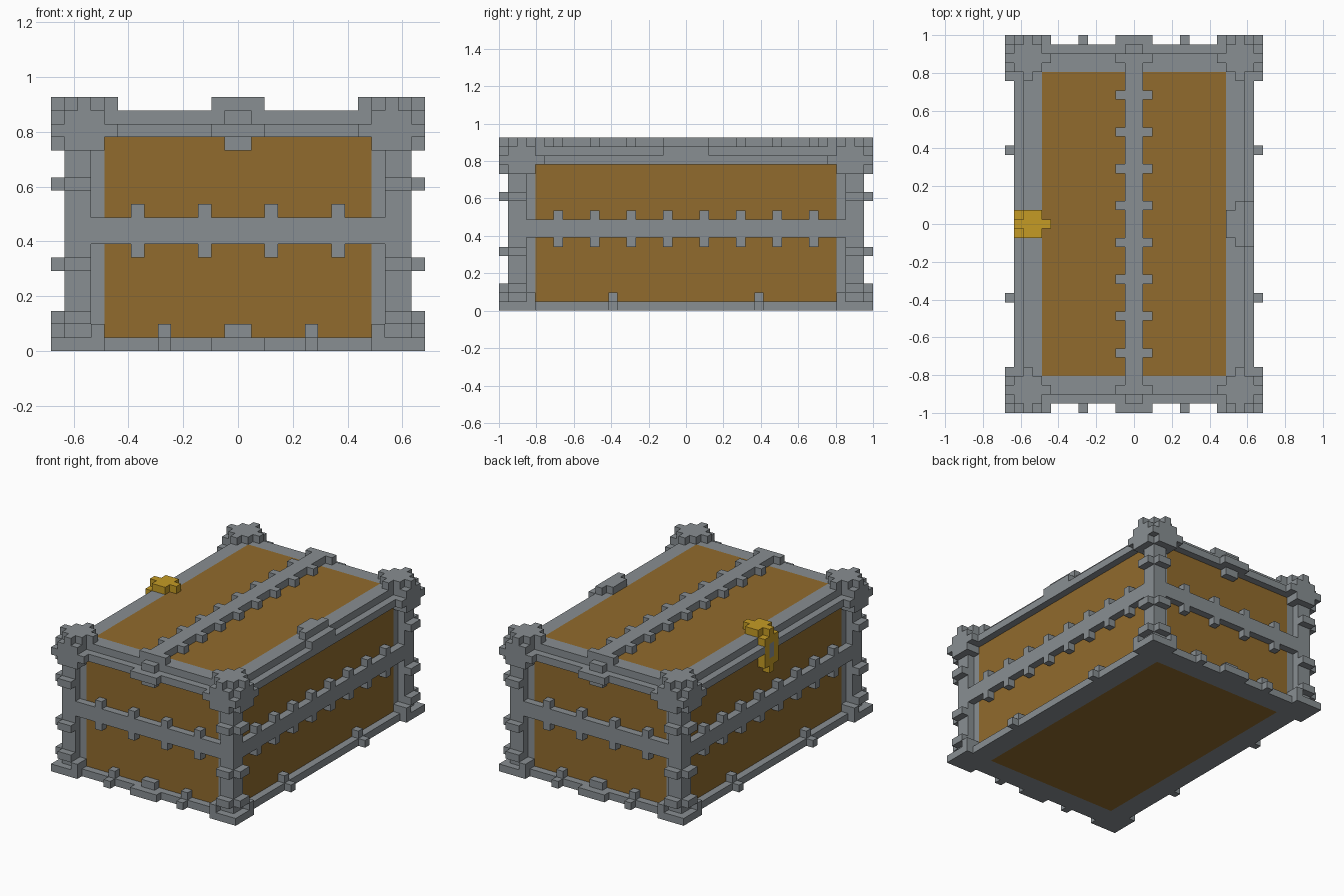
import bpy, bmesh
from mathutils import Vector

U = 2 / 41  # one block; the chest is 28 x 41 x 19 blocks

if "Cube" in bpy.data.objects:
    bpy.data.objects.remove(bpy.data.objects["Cube"], do_unlink=True)


def material(name, rgb):
    m = bpy.data.materials.new(name)
    m.use_nodes = True
    m.diffuse_color = (*rgb, 1)
    m.node_tree.nodes["Principled BSDF"].inputs["Base Color"].default_value = (*rgb, 1)
    return m


IRON = material("iron_grey", (0.246, 0.271, 0.287))
WOOD = material("wood_brown", (0.283, 0.147, 0.026))
GOLD = material("lock_gold", (0.56, 0.33, 0.018))


def add_box(bm, b):
    """b = x0, x1, y0, y1, z0, z1 in blocks"""
    lo, hi = Vector(b[0::2]), Vector(b[1::2])
    vs = bmesh.ops.create_cube(bm, size=1)["verts"]
    for v in vs:
        v.co = Vector([(lo[i] + hi[i]) / 2 + v.co[i] * (hi[i] - lo[i]) for i in range(3)]) * U


def finish(name, bm, *mats):
    me = bpy.data.meshes.new(name)
    bm.to_mesh(me)
    bm.free()
    for m in mats:
        me.materials.append(m)
    ob = bpy.data.objects.new(name, me)
    bpy.context.collection.objects.link(ob)
    return ob


def flip(b, sx, sy):
    x = sorted((b[0] * sx, b[1] * sx))
    y = sorted((b[2] * sy, b[3] * sy))
    return (*x, *y, b[4], b[5])


def part(name, boxes, mat=IRON, signs=((1, 1),)):
    bm = bmesh.new()
    for sx, sy in signs:
        for b in boxes:
            add_box(bm, flip(b, sx, sy))
    return finish(name, bm, mat)


FRONT_BACK = ((1, 1), (1, -1))
SIDES = ((1, 1), (-1, 1))
CORNERS = ((1, 1), (-1, 1), (1, -1), (-1, -1))

# Chest body: cut along the panel borders, wood inside them and iron outside
bm = bmesh.new()
add_box(bm, (-12, 12, -18.5, 18.5, 0, 18))
cuts = [(0, -10), (0, 10), (1, -16.5), (1, 16.5), (2, 1), (2, 16)]
for axis, d in cuts:
    n = Vector((0, 0, 0))
    n[axis] = 1
    bmesh.ops.bisect_plane(bm, geom=bm.verts[:] + bm.edges[:] + bm.faces[:],
                           plane_co=n * d * U, plane_no=n)
bm.normal_update()
for f in bm.faces:
    c = f.calc_center_median() / U
    inside = [abs(c.x) < 10, abs(c.y) < 16.5, 1 < c.z < 16]
    facing = max(range(3), key=lambda i: abs(f.normal[i]))
    f.material_index = int(all(inside[i] for i in range(3) if i != facing))
finish("chest_body", bm, IRON, WOOD)

# Corner posts with their rings
post = [(11, 13, 17.5, 19.5, 0, 17)]
for z in (2, 6, 12):
    post += [(13, 14, 17.5, 19.5, z, z + 1), (11, 13, 19.5, 20.5, z, z + 1)]
part("corner_posts", post, signs=CORNERS)

# Feet
part("feet", [(10, 14, 16.5, 20.5, 0, 1), (13, 14, 16.5, 17.5, 1, 2),
              (10, 11, 19.5, 20.5, 1, 2), (12, 13, 16.5, 17.5, 1, 2),
              (10, 11, 18.5, 19.5, 1, 2)], signs=CORNERS)

# Lid corner caps: a cube with a bumpy plate on each outer face
part("lid_corner_caps", [
    (10, 13, 16.5, 19.5, 15, 19),
    (13, 14, 16.5, 19.5, 15, 18), (10, 13, 19.5, 20.5, 15, 18),
    (13, 14, 17.5, 18.5, 18, 19), (11, 12, 19.5, 20.5, 18, 19),
    (13, 14, 19.5, 20.5, 16, 17),
    (13, 14, 15.5, 16.5, 16, 17), (9, 10, 19.5, 20.5, 16, 17),
    (11, 12, 15.5, 16.5, 18, 19), (9, 10, 17.5, 18.5, 18, 19),
], signs=CORNERS)

# Base frame and its studs
part("base_frame_ends", [(-13, 13, 18.5, 19.5, 0, 1)], signs=FRONT_BACK)
part("base_frame_sides", [(12, 13, -18.5, 18.5, 0, 1)], signs=SIDES)
part("base_end_studs", [(5, 6, 18.5, 19.5, 1, 2), (5, 6, 19.5, 20.5, 0, 1)], signs=CORNERS)
part("base_side_studs", [(12, 13, 7.5, 8.5, 1, 2), (13, 14, 7.5, 8.5, 0, 1)], signs=CORNERS)
part("base_end_plates", [(-2, 2, 19.5, 20.5, 0, 1), (-1, 1, 18.5, 19.5, 1, 2)],
     signs=FRONT_BACK)

# Lid rim, with a gap on one side for the lock
part("lid_rim_ends", [(-13, 13, 18.5, 19.5, 16, 17)], signs=FRONT_BACK)
part("lid_rim_left", [(12, 13, -18.5, 18.5, 16, 17)])
part("lid_rim_right", [(-13, -12, 1.5, 18.5, 16, 17)], signs=FRONT_BACK)

# Middle bands with teeth
end_band = [(-11, 11, 18.5, 19.5, 8, 10)]
for x in (-8, -3, 2, 7):
    end_band.append((x, x + 1, 18.5, 19.5, 7, 11))
part("end_bands", end_band, signs=FRONT_BACK)

tooth_ys = [s * y for y in (2, 6, 10, 14) for s in (-1, 1)]
side_band = [(12, 13, -17.5, 17.5, 8, 10)]
side_band += [(12, 13, y - 0.5, y + 0.5, 7, 11) for y in tooth_ys]
part("side_bands", side_band, signs=SIDES)

# Ridge along the lid, with teeth and end clasps
ridge = [(-1, 1, -18.5, 18.5, 18, 19)]
ridge += [(-2, 2, y - 0.5, y + 0.5, 18, 19) for y in tooth_ys]
part("lid_ridge", ridge)
part("ridge_end_clasps", [(-2, 2, 17.5, 18.5, 18, 19), (-1, 1, 18.5, 19.5, 17, 18),
                          (-2, 2, 19.5, 20.5, 16, 17), (-1, 1, 18.5, 19.5, 15, 16)],
     signs=FRONT_BACK)

# Hinge plate
part("hinge_plate", [(12, 13, -2.5, 2.5, 17, 18), (11, 12, -2.5, 2.5, 18, 19),
                     (10, 11, -1.5, 1.5, 18, 19)])

# Lock with keyhole
part("lock", [(-12, -10, -1.5, 1.5, 18, 19), (-10, -9, -0.5, 0.5, 18, 19),
              (-13, -12, -0.5, 0.5, 18, 19), (-13, -12, -1.5, 1.5, 17, 18),
              (-13, -12, -1.5, -0.5, 14, 17), (-13, -12, 0.5, 1.5, 14, 17),
              (-13, -12, -0.5, 0.5, 13, 15)], GOLD)
part("keyhole", [(-13, -12, -0.5, 0.5, 15, 17)])
